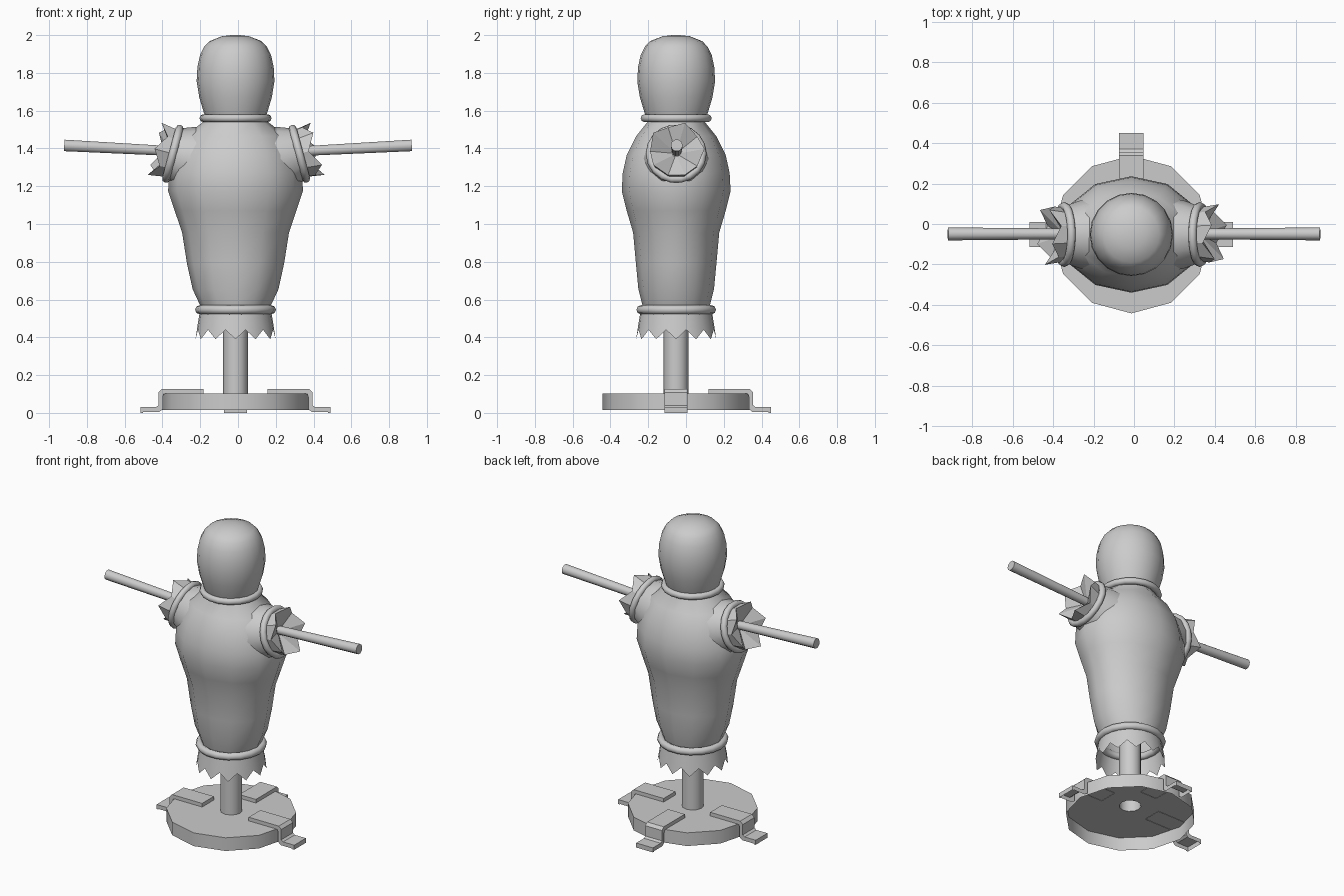
import bpy, bmesh, math
from mathutils import Matrix, Vector

if "Cube" in bpy.data.objects:
    bpy.data.objects.remove(bpy.data.objects["Cube"])

CX, CY = -0.013, -0.052      # axis of the dummy


def finish(name, bm, mat=None, angle=40):
    if mat:
        bm.transform(mat)
    me = bpy.data.meshes.new(name)
    bm.to_mesh(me)
    bm.free()
    ob = bpy.data.objects.new(name, me)
    bpy.context.collection.objects.link(ob)
    bpy.ops.object.select_all(action='DESELECT')
    ob.select_set(True)
    bpy.context.view_layer.objects.active = ob
    bpy.ops.object.shade_smooth_by_angle(angle=math.radians(angle))
    return ob


def loft(name, rings, n, mat, caps=(False, False), zig=(), angle=40):
    """Stack elliptical rings (rx, ry, z). Rings listed in zig give a dict entry
    (dr, dz) applied to every second vertex, for torn cloth edges."""
    bm = bmesh.new()
    zig = dict(zig)
    rows = []
    for k, (rx, ry, z) in enumerate(rings):
        dr, dz = zig.get(k, (0, 0))
        row = []
        for i in range(n):
            a = 2 * math.pi * i / n
            odd = i % 2
            row.append(bm.verts.new(((rx + dr * odd) * math.cos(a),
                                     (ry + dr * odd) * math.sin(a), z + dz * odd)))
        rows.append(row)
    for lo, hi in zip(rows, rows[1:]):
        for i in range(n):
            j = (i + 1) % n
            bm.faces.new((lo[i], lo[j], hi[j], hi[i]))
    if caps[0]:
        bm.faces.new(rows[0][::-1])
    if caps[1]:
        bm.faces.new(rows[-1])
    return finish(name, bm, mat, angle)


def rope(name, mat, major, minor):
    bpy.ops.mesh.primitive_torus_add(major_segments=18, minor_segments=8,
                                     major_radius=major, minor_radius=minor)
    ob = bpy.context.object
    ob.name = name
    ob.matrix_world = mat
    bpy.ops.object.shade_smooth_by_angle(angle=math.radians(60))


def round_profile(pts):
    return [(r, r, z) for r, z in pts]


axis = Matrix.Translation((CX, CY, 0))

# round base plate, open underneath, running into the hollow pole
loft("base_and_pole", round_profile([(.39, .015), (.39, .102), (.066, .102), (.066, .75)]),
     12, axis)

# three bent floor brackets: profile in (radius, height), left / right / back
outer = [(.503, 0), (.503, .03), (.422, .03), (.408, .04), (.408, .108), (.39, .126), (.17, .126)]
inner = [(.49, 0), (.49, .004), (.405, .004), (.385, .02), (.385, .085), (.38, .1), (.17, .1)]
for label, deg in (("right", 0), ("back", 90), ("left", 180)):
    bm = bmesh.new()
    grid = [[bm.verts.new((r, y, z)) for r, z in prof]
            for prof in (outer, inner) for y in (-.061, .061)]
    ol, orr, il, ir = grid
    for k in range(len(outer) - 1):
        bm.faces.new((ol[k], orr[k], orr[k + 1], ol[k + 1]))
        bm.faces.new((il[k], ol[k], ol[k + 1], il[k + 1]))
        bm.faces.new((orr[k], ir[k], ir[k + 1], orr[k + 1]))
    bm.faces.new((ol[-1], orr[-1], ir[-1], il[-1]))
    bmesh.ops.recalc_face_normals(bm, faces=bm.faces)
    finish(f"{label}_bracket", bm, axis @ Matrix.Rotation(math.radians(deg), 4, 'Z'), 30)

# stuffed sack torso
loft("torso", [(.18, .175, .55), (.19, .18, .575), (.227, .2, .654), (.257, .213, .79),
               (.283, .228, .955), (.322, .262, 1.07), (.357, .288, 1.175), (.352, .283, 1.27),
               (.325, .262, 1.365), (.27, .212, 1.465), (.172, .152, 1.54), (.16, .15, 1.57)],
     12, axis)

# torn hem below the waist rope
loft("torn_hem", round_profile([(.212, .39), (.2, .47), (.187, .55)]), 24, axis,
     zig=[(0, (-.006, .05))])

# head sack
loft("head", round_profile([(.155, 1.555), (.168, 1.59), (.192, 1.67), (.206, 1.755), (.202, 1.83),
                            (.188, 1.895), (.165, 1.94), (.138, 1.968), (.072, 1.994), (.02, 2.0)]),
     20, axis, caps=(False, True))

# ropes at waist and neck
rope("waist_rope", axis @ Matrix.Translation((0, 0, .546)), .19, .024)
rope("neck_rope", axis @ Matrix.Translation((0, 0, 1.56)), .17, .021)

# shoulders, torn sleeves and arm sticks, both sides
for label, s in (("right", 1), ("left", -1)):
    out = Vector((s * math.cos(math.radians(15)), 0, math.sin(math.radians(15))))
    place = (Matrix.Translation((-.01 + s * .335, CY, 1.372))
             @ out.to_track_quat('Z', 'Y').to_matrix().to_4x4())
    loft(f"{label}_shoulder", round_profile([(.185, -.16), (.165, -.07), (.135, .01)]), 12, place)
    loft(f"{label}_torn_sleeve", round_profile([(.132, -.01), (.15, .1), (.02, .01)]), 10, place,
         zig=[(1, (-.012, -.05))], angle=20)
    rope(f"{label}_shoulder_rope", place, .14, .021)
    a, b = Vector((s * .25, -.049, 1.381)), Vector((s * .92, -.049, 1.416))
    stick = Matrix.Translation(a) @ (b - a).to_track_quat('Z', 'Y').to_matrix().to_4x4()
    loft(f"{label}_arm_stick", round_profile([(.026, 0), (.032, (b - a).length)]), 10, stick,
         caps=(True, True))
